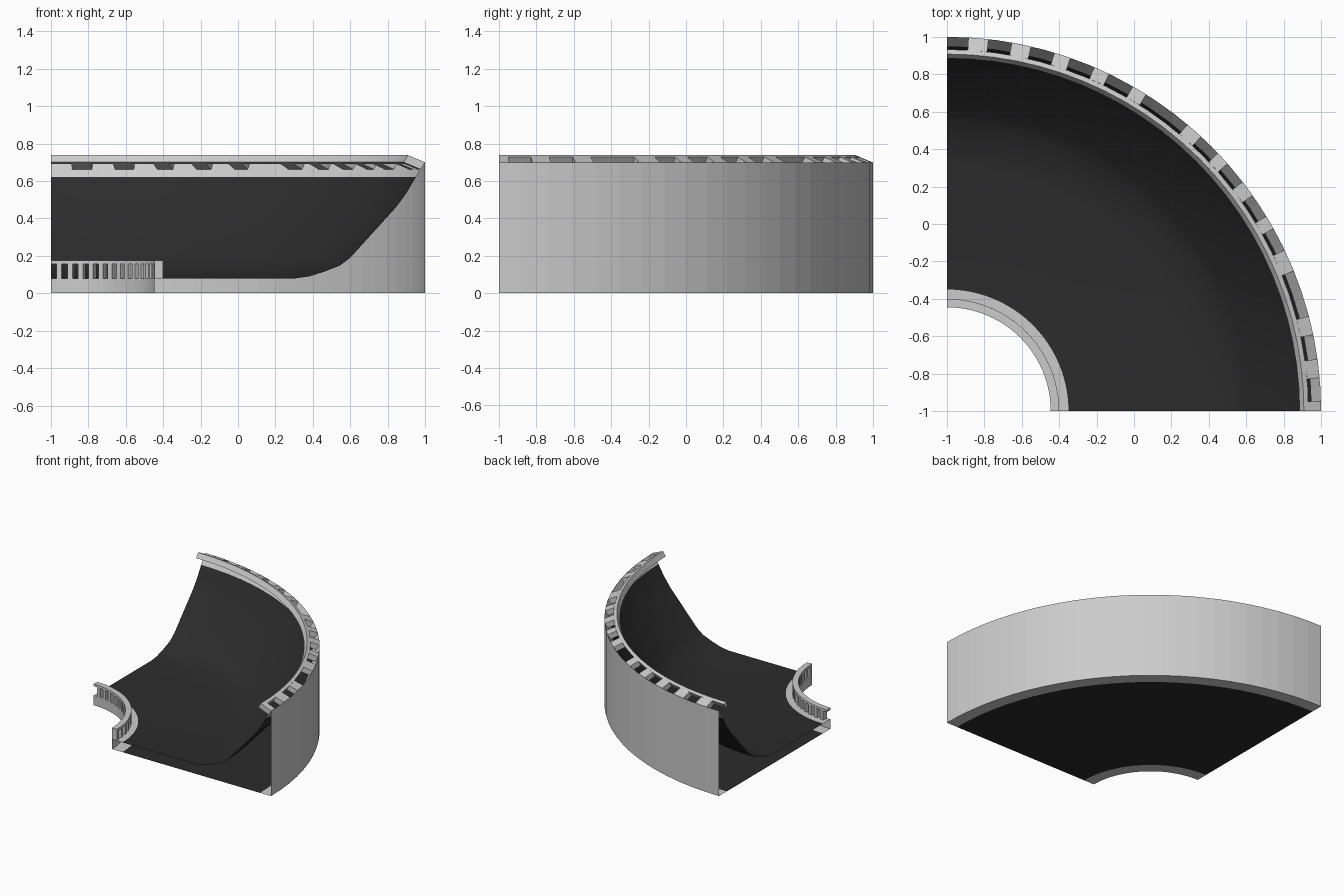
import bpy, bmesh
from math import sin, cos, radians

if "Cube" in bpy.data.objects:
    bpy.data.objects.remove(bpy.data.objects["Cube"])

CX, CY = -1.0, -1.0      # centre of the bend
SEGS = 24

dark = bpy.data.materials.new("dark_surface")
dark.diffuse_color = (0.025, 0.025, 0.025, 1)
dark.use_nodes = True
dark.node_tree.nodes["Principled BSDF"].inputs["Base Color"].default_value = dark.diffuse_color


def sweep(bm, prof, a0, a1, segs, closed=False):
    """Sweep an (r, z) profile around the bend, angles in degrees from +x."""
    rings = []
    for i in range(segs + 1):
        a = radians(a0 + (a1 - a0) * i / segs)
        rings.append([bm.verts.new((CX + r * cos(a), CY + r * sin(a), z)) for r, z in prof])
    n = len(prof)
    for p, q in zip(rings, rings[1:]):
        for j in range(n if closed else n - 1):
            k = (j + 1) % n
            bm.faces.new((p[j], q[j], q[k], p[k]))
    if closed:
        bm.faces.new(rings[0])
        bm.faces.new(rings[-1][::-1])


def finish(name, bm, mat=None, smooth=False, solid=False):
    if solid:
        bmesh.ops.recalc_face_normals(bm, faces=bm.faces[:])
    me = bpy.data.meshes.new(name)
    bm.to_mesh(me)
    bm.free()
    if mat:
        me.materials.append(mat)
    for f in me.polygons:
        f.use_smooth = smooth
    ob = bpy.data.objects.new(name, me)
    bpy.context.collection.objects.link(ob)


def sheet(name, prof, mat=None, smooth=False):
    bm = bmesh.new()
    sweep(bm, prof, 0, 90, SEGS)
    finish(name, bm, mat, smooth)


def lerp(p, q, t):
    return (p[0] + (q[0] - p[0]) * t, p[1] + (q[1] - p[1]) * t)


def fence(name, foot_out, foot_in, top_in, top_out, split, posts):
    """Top rail plus posts; split is the height fraction where the rail starts."""
    mid_in, mid_out = lerp(foot_in, top_in, split), lerp(foot_out, top_out, split)
    bm = bmesh.new()
    sweep(bm, [mid_out, top_out, top_in, mid_in], 0, 90, SEGS, True)
    finish(name + "_rail", bm, solid=True)
    bm = bmesh.new()
    for a0, a1 in posts:
        sweep(bm, [foot_out, mid_out, mid_in, foot_in], a0, a1, 1, True)
    finish(name + "_posts", bm, solid=True)


# Open-ended shell: walls, kerbs, banked track, underside
sheet("outer_wall", [(2.0, 0), (2.0, 0.70)])
sheet("outer_kerb", [(2.0, 0.70), (1.95, 0.62)])
sheet("track", [(1.95, 0.62), (1.90, 0.535), (1.845, 0.46), (1.60, 0.19), (1.545, 0.148),
                (1.46, 0.115), (1.38, 0.09), (1.31, 0.08), (0.65, 0.08)], dark, True)
sheet("inner_kerb", [(0.65, 0.08), (0.555, 0.08)])
sheet("inner_wall", [(0.555, 0.08), (0.555, 0)])
sheet("underside_inner_rim", [(0.555, 0), (0.65, 0)])
sheet("underside", [(0.65, 0), (1.90, 0)], dark)
sheet("underside_outer_rim", [(1.90, 0), (2.0, 0)])

# Leaning outer fence: posts lie between the slots (two slots are long)
slots = [(0, 3.3), (6.4, 10), (13, 16.7), (19.3, 23.2), (25.7, 29.8), (32.2, 40), (42.8, 46.4),
         (48.6, 52.2), (54.8, 58.6), (60.8, 64.5), (68, 75.3), (78.2, 82), (84.9, 88.5)]
ends = [s[0] for s in slots[1:]] + [90]
outer_posts = [(90 - e, 90 - s[1]) for s, e in zip(slots, ends)]
fence("outer_fence", (2.0, 0.70), (1.977, 0.662), (1.885, 0.70), (1.908, 0.738), 0.73, outer_posts)

# Upright inner fence with evenly spaced posts
inner_posts = [(i * 6, i * 6 + 2.8) for i in range(15)]
fence("inner_fence", (0.60, 0.08), (0.555, 0.08), (0.555, 0.175), (0.60, 0.175), 0.8, inner_posts)
